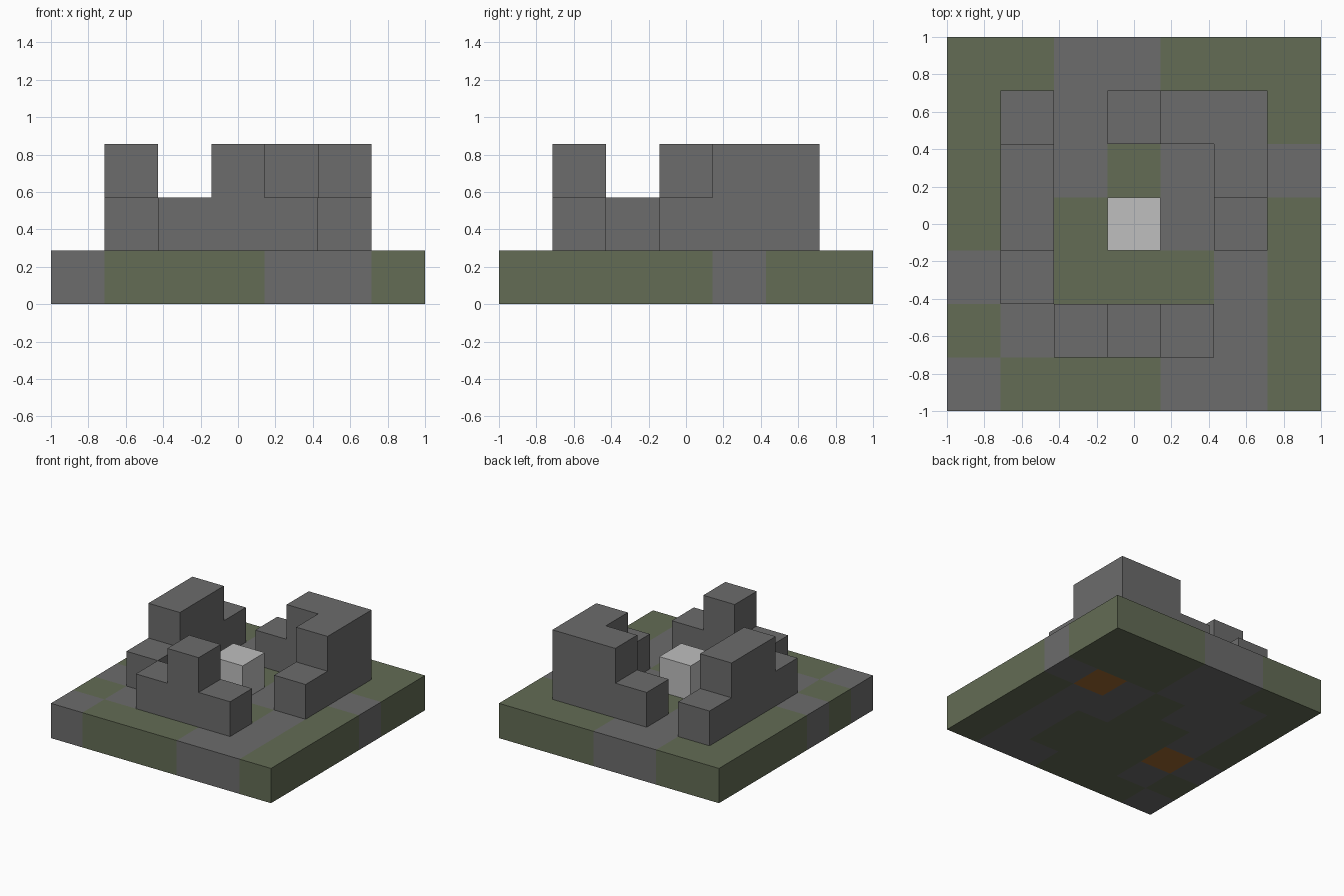
import bpy, bmesh
from mathutils import Vector

cube = bpy.data.objects.get("Cube")
if cube:
    bpy.data.objects.remove(cube, do_unlink=True)

GRID = 7
CELL = 2 / GRID


def material(name, colour):
    mat = bpy.data.materials.new(name)
    mat.use_nodes = True
    mat.diffuse_color = (*colour, 1)
    mat.node_tree.nodes["Principled BSDF"].inputs["Base Color"].default_value = (*colour, 1)
    return mat


STONE = material("stone_grey", (0.15, 0.15, 0.15))
MOSS = material("mossy_green", (0.125, 0.15, 0.09))
PALE = material("pale_stone", (0.52, 0.52, 0.52))
RUST = material("rusty_orange", (0.34, 0.14, 0.03))

DIRECTIONS = [Vector(d) for d in
              ((1, 0, 0), (-1, 0, 0), (0, 1, 0), (0, -1, 0), (0, 0, 1), (0, 0, -1))]


def build_blocks(name, cells, materials):
    """Make one closed mesh from unit blocks; cells maps (x, y, z) to a material index."""
    bm = bmesh.new()
    for cell, index in cells.items():
        centre = Vector(cell) + Vector((0.5, 0.5, 0.5))
        for d in DIRECTIONS:
            if tuple(int(c) for c in Vector(cell) + d) in cells:
                continue
            u = Vector((d.y, d.z, d.x))
            v = d.cross(u)
            corners = [centre + (d + a * u + b * v) / 2
                       for a, b in ((-1, -1), (1, -1), (1, 1), (-1, 1))]
            face = bm.faces.new([bm.verts.new(c) for c in corners])
            face.material_index = index
    bmesh.ops.remove_doubles(bm, verts=bm.verts[:], dist=0.001)
    for vert in bm.verts:
        vert.co = (vert.co - Vector((GRID / 2, GRID / 2, 0))) * CELL
    mesh = bpy.data.meshes.new(name)
    bm.to_mesh(mesh)
    bm.free()
    for mat in materials:
        mesh.materials.append(mat)
    obj = bpy.data.objects.new(name, mesh)
    bpy.context.collection.objects.link(obj)
    return obj


def build_wall(name, columns):
    """Stack blocks on the base; columns maps (x, y) to a number of blocks."""
    cells = {(x, y, 1 + z): 0 for (x, y), n in columns.items() for z in range(n)}
    build_blocks(name, cells, [STONE])


# Ground slab, back row first: s = stone, m = moss, r = rust
GROUND = ("mmssmmm",
          "msssmmm",
          "mssmsrs",
          "msmmssm",
          "srmmmsm",
          "msmmmsm",
          "smmmssm")
slab = {(x, GRID - 1 - row, 0): "smr".index(letter)
        for row, line in enumerate(GROUND) for x, letter in enumerate(line)}
build_blocks("ground_slab", slab, [STONE, MOSS, RUST])

# Ruined walls around the courtyard
build_wall("front_wall", {(2, 1): 1, (3, 1): 2, (4, 1): 1})
build_wall("right_wall", {(1, 2): 1, (1, 3): 2, (1, 4): 2, (1, 5): 1})
build_wall("back_corner_wall", {(3, 5): 1, (4, 5): 2, (5, 5): 2, (5, 4): 2, (5, 3): 1})

# Pale block in the middle
build_blocks("centre_block", {(3, 3, 1): 0}, [PALE])
